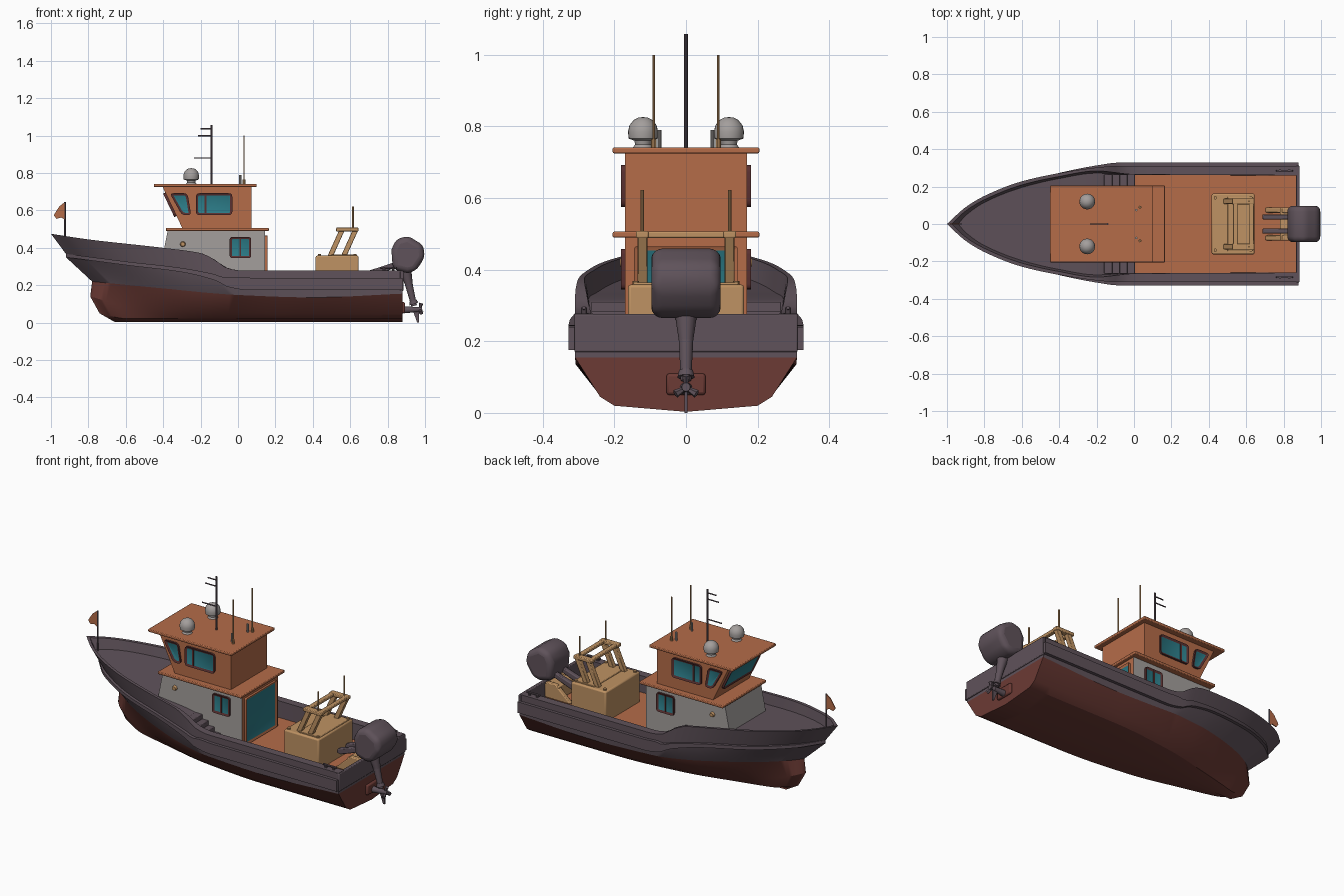
import bpy, bmesh, math
from mathutils import Vector, Matrix

if "Cube" in bpy.data.objects:
    bpy.data.objects.remove(bpy.data.objects["Cube"])

def mat(name, c):
    m = bpy.data.materials.new(name)
    m.diffuse_color = (*c, 1)
    m.use_nodes = True
    m.node_tree.nodes["Principled BSDF"].inputs["Base Color"].default_value = m.diffuse_color
    return m

HULL = mat("slate_purple", (0.115, 0.085, 0.103))
RED = mat("antifoul_red", (0.15, 0.043, 0.035))
ORANGE = mat("burnt_orange", (0.46, 0.15, 0.066))
TAN = mat("tan", (0.52, 0.29, 0.125))
TEAL = mat("teal_glass", (0.025, 0.2, 0.245))
GREY = mat("warm_grey", (0.37, 0.345, 0.335))
FRAME = mat("maroon_frame", (0.1, 0.03, 0.03))

def finish(name, bm, mats, bevel=0, seg=2, mirror=False, angle=35):
    me = bpy.data.meshes.new(name)
    bm.to_mesh(me)
    bm.free()
    ob = bpy.data.objects.new(name, me)
    bpy.context.collection.objects.link(ob)
    for m in mats:
        me.materials.append(m)
    if mirror:
        ob.modifiers.new("mirror", 'MIRROR').use_axis = (False, True, False)
    if bevel:
        b = ob.modifiers.new("bevel", 'BEVEL')
        b.width, b.segments = bevel, seg
    bpy.ops.object.select_all(action='DESELECT')
    ob.select_set(True)
    bpy.context.view_layer.objects.active = ob
    bpy.ops.object.shade_smooth_by_angle(angle=math.radians(angle))
    return ob

def block(name, x0, x1, y0, y1, z0, z1, m, bevel=0, mirror=False):
    return prism(name, [(x0, z0), (x1, z0), (x1, z1), (x0, z1)], y0, y1, m, bevel, mirror=mirror)

def prism(name, pts, y0, y1, m, bevel=0, seg=2, mirror=False, rear=None, angle=35):
    # side-view outline extruded across the boat; rear = material for aft faces
    bm = bmesh.new()
    f = bm.faces.new([bm.verts.new((x, y0, z)) for x, z in pts])
    r = bmesh.ops.extrude_face_region(bm, geom=[f], use_keep_orig=True)
    bmesh.ops.translate(bm, vec=(0, y1 - y0, 0), verts=[v for v in r['geom'] if isinstance(v, bmesh.types.BMVert)])
    bmesh.ops.recalc_face_normals(bm, faces=bm.faces)
    if rear:
        for f in bm.faces:
            f.material_index = int(f.normal.x > 0.9)
    return finish(name, bm, [m] + ([rear] if rear else []), bevel, seg, mirror, angle)

def rod(name, p, q, r, m, r2=None, n=10, mirror=False):
    p, q = Vector(p), Vector(q)
    bm = bmesh.new()
    rot = (q - p).to_track_quat('Z', 'Y').to_matrix().to_4x4()
    bmesh.ops.create_cone(bm, cap_ends=True, segments=n, radius1=r, radius2=r if r2 is None else r2,
                          depth=(q - p).length, matrix=Matrix.Translation((p + q) / 2) @ rot)
    return finish(name, bm, [m], mirror=mirror)

def window(name, pts, n, rad=0.015, rim=0.012, frame=FRAME, mirror=False):
    # rounded frame with recessed glass
    n, pts, out = Vector(n).normalized(), [Vector(p) for p in pts], []
    for i, p in enumerate(pts):
        a = p + (pts[i - 1] - p).normalized() * rad
        b = p + (pts[(i + 1) % len(pts)] - p).normalized() * rad
        out += [a.lerp(p, t).lerp(p.lerp(b, t), t) for t in (0, .33, .67, 1)]
    bm = bmesh.new()
    f = bm.faces.new([bm.verts.new(p) for p in out])
    f.normal_update()
    if f.normal.dot(n) < 0:
        f.normal_flip()
    r = bmesh.ops.extrude_face_region(bm, geom=[f], use_keep_orig=True)
    bmesh.ops.translate(bm, vec=n * 0.013, verts=[v for v in r['geom'] if isinstance(v, bmesh.types.BMVert)])
    top = [g for g in r['geom'] if isinstance(g, bmesh.types.BMFace)][0]
    bmesh.ops.recalc_face_normals(bm, faces=bm.faces)
    bmesh.ops.inset_individual(bm, faces=[top], thickness=rim, depth=-0.006)
    top.material_index = 1
    return finish(name, bm, [frame, TEAL], mirror=mirror)

def curve(tab, x):
    # monotone cubic through (x, value) points
    n = len(tab)
    d = [(tab[i + 1][1] - tab[i][1]) / (tab[i + 1][0] - tab[i][0]) for i in range(n - 1)]
    s = [d[0]] + [2 * a * b / (a + b) if a * b > 0 else 0 for a, b in zip(d, d[1:])] + [d[-1]]
    for i in range(n - 1):
        if x <= tab[i + 1][0] or i == n - 2:
            h = tab[i + 1][0] - tab[i][0]
            t = (x - tab[i][0]) / h
            return ((2*t**3 - 3*t*t + 1) * tab[i][1] + (t**3 - 2*t*t + t) * h * s[i]
                    + (3*t*t - 2*t**3) * tab[i + 1][1] + (t**3 - t*t) * h * s[i + 1])

# Hull: lengthwise lines lofted from keel to deck centre
END = 0.88
sheer_z = [(-1, .475), (-.8, .445), (-.4, .4), (-.2, .372), (-.13, .34), (-.06, .293), (.02, .278), (END, .278)]
rail_y = [(-.92, 0), (-.8, .1), (-.6, .2), (-.4, .255), (-.2, .295), (-.08, .31), (END, .31)]
rail_z = [(-.92, .35), (-.58, .305), (-.3, .27), (-.12, .225), (-.05, .19), (.05, .175), (END, .175)]
rail_h = [(-.92, .018), (-.3, .022), (-.1, .035), (0, .065), (END, .065)]
deck_z = [(-.94, .41), (-.4, .34), (-.16, .31), (0, .18), (END, .18)]
top_z = [(x, curve(rail_z, x) + curve(rail_h, x)) for x in [-.92 + .05 * i for i in range(37)]]
rows = [
    ([(-.66, 0), (END, 0)], [(-.66, .004), (END, .003)], 0),
    ([(-.74, 0), (-.6, .05), (-.4, .1), (-.1, .165), (.3, .2), (END, .2)], [(-.74, .05), (-.6, .022), (END, .02)], 0),
    ([(-.79, 0), (-.74, .045), (-.6, .085), (-.4, .145), (-.1, .21), (.3, .24), (END, .24)],
     [(-.79, .14), (-.6, .09), (-.2, .055), (END, .045)], 0),
    ([(-.78, 0), (-.72, .055), (-.6, .13), (-.4, .215), (-.2, .275), (0, .305), (END, .31)],
     [(-.78, .22), (-.42, .185), (0, .148), (.4, .135), (END, .155)], 0),
    (rail_y, rail_z, 0), (rail_y, rail_z, .018), (rail_y, top_z, .018), (rail_y, top_z, 0),
    ([(-1, 0), (-.9, .09), (-.8, .15), (-.6, .228), (-.4, .272), (-.2, .302), (-.1, .31), (END, .31)], sheer_z, 0),
    ([(-.975, 0), (-.9, .07), (-.8, .13), (-.6, .209), (-.4, .254), (-.2, .284), (0, .265), (END, .26)], sheer_z, 0),
    ([(-.94, 0), (-.9, .045), (-.8, .115), (-.6, .195), (-.4, .243), (-.2, .272), (0, .262), (END, .26)], deck_z, 0),
    ([(-.94, 0), (END, 0)], deck_z, 0)]
bm = bmesh.new()
N = 64
grid = []
for ty, tz, off in rows:
    xs, line = ty[0][0], []
    for i in range(N + 1):
        x = xs + (END - xs) * (i / N) ** 1.35
        y = curve(ty, x) + off * min(1, (x - xs) * 10)
        line.append(bm.verts.new((x, -max(y, 0), curve(tz, x))))
    grid.append(line)
for j in range(len(rows) - 1):
    for i in range(N):
        f = bm.faces.new((grid[j][i], grid[j][i + 1], grid[j + 1][i + 1], grid[j + 1][i]))
        f.material_index = 1 if j < 3 else 2 if j == 10 and f.calc_center_median().x > 0 else 0
mid = bm.verts.new((END, 0, .155))
bm.faces.new([mid] + [grid[j][N] for j in (3, 2, 1, 0)]).material_index = 1
bm.faces.new([grid[j][N] for j in range(11, 2, -1)] + [mid])
bmesh.ops.remove_doubles(bm, verts=bm.verts, dist=1e-5)
finish("hull", bm, [HULL, RED, ORANGE], mirror=True, angle=28)
block("transom_bulwark", .866, .886, -.312, .312, .17, .276, HULL, .004)
block("transom_pad", .87, .893, -.055, .055, .05, .11, RED, .008)
for k in range(4):
    block(f"side_step_{k+1}", -.16 + .04 * k, -.115 + .04 * k, .165, .265, .18, .31 - .027 * k, HULL, .003, mirror=True)
for x in (.78, .83):
    rod("stern_cleat", (x, .285, .275), (x, .285, .295), .008, HULL, mirror=True)
block("cleat_bar", .76, .85, .28, .29, .288, .298, HULL, .003, mirror=True)

# Lower cabin
prism("lower_cabin", [(-.435, .2), (.145, .17), (.145, .495), (-.375, .495)], -.17, .17, GREY, rear=ORANGE)
block("lower_cabin_roof", -.385, .165, -.205, .205, .49, .506, ORANGE, .004)
window("cabin_door", [(.145, -.145, .19), (.145, .145, .19), (.145, .145, .465), (.145, -.145, .465)], (1, 0, 0),
       .008, .012, ORANGE)
window("lower_side_window", [(-.045, .168, .345), (.07, .168, .345), (.07, .168, .458), (-.045, .168, .458)],
       (0, 1, 0), mirror=True)
block("lower_window_bar", .008, .016, .17, .18, .355, .45, FRAME, mirror=True)
rod("side_lamp", (-.295, .168, .42), (-.295, .184, .42), .015, TAN, .011, 16, True)

# Wheelhouse
prism("wheelhouse", [(-.295, .5), (.072, .5), (.072, .73), (-.405, .73)], -.17, .17, ORANGE)
block("wheelhouse_roof", -.45, .1, -.205, .205, .725, .741, ORANGE, .004)
window("wheelhouse_side_window", [(-.225, .168, .575), (-.03, .168, .575), (-.03, .168, .692), (-.225, .168, .692)],
       (0, 1, 0), .02, mirror=True)
block("side_window_bar", -.178, -.168, .17, .18, .585, .682, FRAME, mirror=True)
window("wheelhouse_corner_window", [(-.3, .168, .575), (-.25, .168, .575), (-.27, .168, .692), (-.365, .168, .692)],
       (0, 1, 0), .02, mirror=True)
fx = lambda z: -.295 - (z - .5) * .11 / .23
window("windscreen", [(fx(z), y, z) for y, z in ((-.14, .57), (.14, .57), (.14, .695), (-.14, .695))],
       (-.9, 0, -.43), .02)

# Radar domes, mast and aerials
bm = bmesh.new()
prof = [(.03, .738), (.022, .75), (.024, .76), (.04, .766), (.042, .785), (.038, .803), (.026, .818), (.012, .825), (0, .826)]
ring = [bm.verts.new((-.25 + r, .12, z)) for r, z in prof]
edges = [bm.edges.new(e) for e in zip(ring, ring[1:])]
bmesh.ops.spin(bm, geom=ring + edges, cent=(-.25, .12, 0), axis=(0, 0, 1), angle=math.tau, steps=24)
bmesh.ops.remove_doubles(bm, verts=bm.verts, dist=1e-5)
bmesh.ops.recalc_face_normals(bm, faces=bm.faces)
finish("radar_dome", bm, [GREY], mirror=True, angle=40)
rod("mast", (-.142, 0, .735), (-.142, 0, 1.058), .0055, HULL)
for z, x in ((.88, -.235), (1.0, -.215), (1.037, -.2)):
    rod("mast_arm", (-.14, 0, z), (x, 0, z), .0035, HULL)
rod("aerial", (.032, .09, .735), (.032, .09, 1.0), .004, TAN, mirror=True)
rod("short_aerial", (.012, .074, .735), (.012, .074, .79), .006, GREY, mirror=True)
rod("aerial_foot", (.032, .09, .738), (.032, .09, .765), .008, TAN, mirror=True)

# Bow flag
rod("flag_pole", (-.925, 0, .4), (-.925, 0, .645), .0045, HULL)
prism("flag", [(-.925, .645), (-.955, .622), (-.985, .575), (-.97, .555), (-.945, .562), (-.925, .55)], -.003, .003, ORANGE)

# Deck locker with gantry
block("deck_locker", .415, .645, -.162, .162, .17, .358, TAN, .008)
block("locker_hatch", .5, .635, -.145, .145, .355, .364, TAN, .003)
for x in (.435, .625):
    rod("locker_knob", (x, .14, .355), (x, .14, .368), .009, TAN, mirror=True)
for x in (.478, .55):
    prism("gantry_leg", [(x, .355), (x + .03, .355), (x + .093, .495), (x + .063, .495)], .108, .135, TAN, .003, mirror=True)
block("gantry_side_beam", .525, .645, .105, .14, .488, .508, TAN, .004, mirror=True)
for x in (.53, .615):
    block("gantry_cross_beam", x, x + .026, -.14, .14, .489, .507, TAN, .004)
rod("gantry_pole", (.615, .122, .5), (.615, .122, .622), .0045, TAN, mirror=True)

# Outboard motor
prism("motor_cowl", [(.82, .39), (.845, .445), (.909, .464), (.99, .415), (1.0, .35), (.95, .275), (.905, .265), (.828, .285)],
      -.097, .097, HULL, .03, 4, angle=60)
rod("motor_neck", (.893, 0, .29), (.915, 0, .2), .033, HULL, .02, 16)
rod("motor_leg", (.912, 0, .21), (.942, 0, .09), .021, HULL, .015, 14)
rod("motor_collar", (.935, 0, .118), (.941, 0, .1), .02, HULL, .024, 14)
rod("gear_case", (.89, 0, .068), (.985, 0, .072), .018, HULL, .012, 14)
prism("skeg", [(.935, .065), (.968, .065), (.968, 0), (.958, 0)], -.004, .004, HULL)
for k in range(3):
    a = math.radians(90 + 120 * k)
    rod("propeller_blade", (.97, 0, .07), (.98, .034 * math.cos(a), .07 + .034 * math.sin(a)), .005, HULL, .012, 6)
prism("motor_arm", [(.685, .25), (.71, .245), (.86, .3), (.86, .33), (.69, .275)], .025, .052, HULL, .005, mirror=True)
prism("motor_bracket", [(.7, .18), (.865, .18), (.865, .27), (.8, .27)], .06, .088, TAN, .005, mirror=True)
block("bracket_plate", .78, .87, -.088, .088, .18, .262, TAN, .005)
